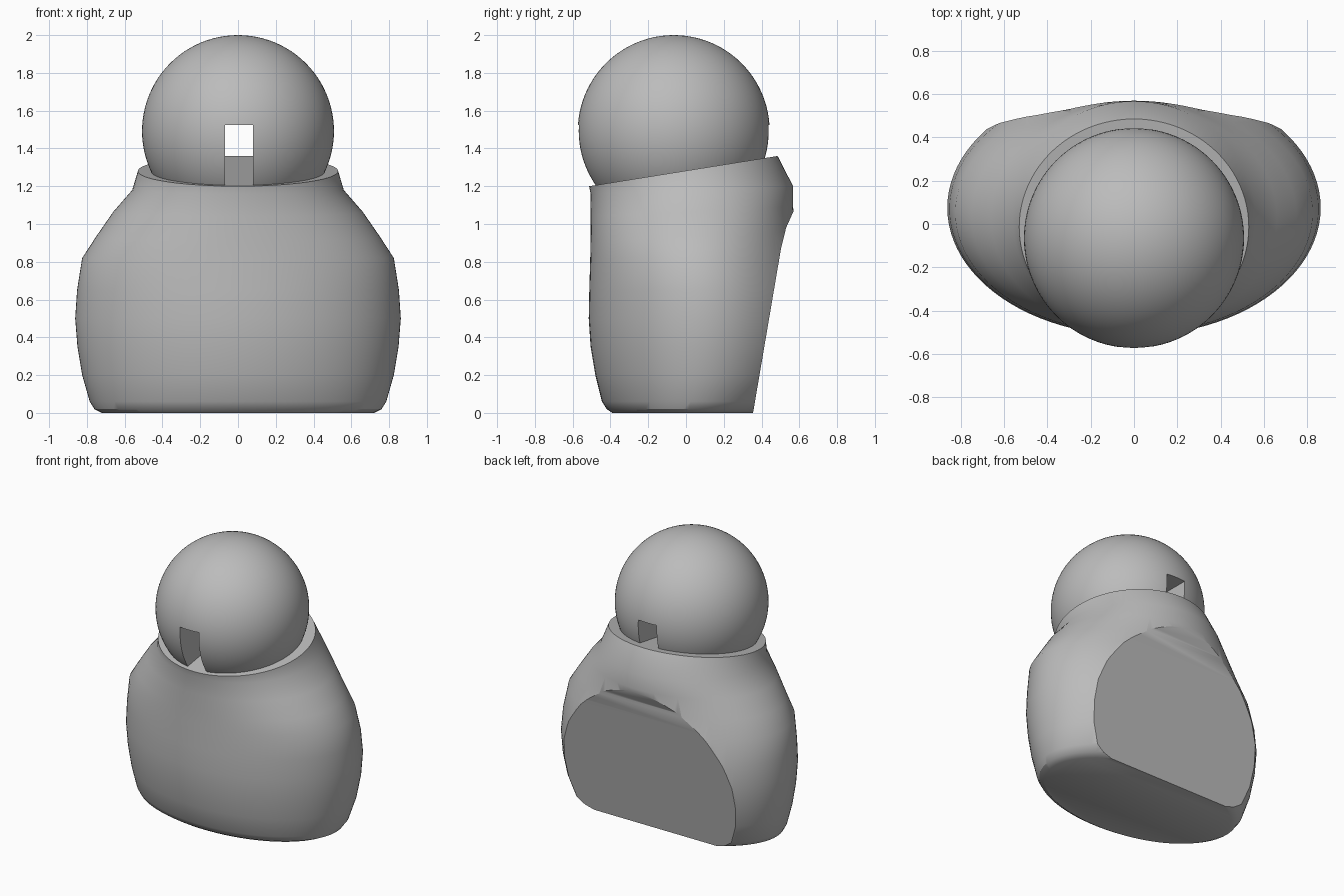
import bpy, bmesh, math

old = bpy.data.objects.get("Cube")
if old:
    bpy.data.objects.remove(old, do_unlink=True)

grey = bpy.data.materials.new("plain_grey")
grey.use_nodes = True
grey.diffuse_color = (0.5, 0.5, 0.5, 1)
grey.node_tree.nodes["Principled BSDF"].inputs["Base Color"].default_value = (0.5, 0.5, 0.5, 1)


def make(name, bm):
    bmesh.ops.recalc_face_normals(bm, faces=bm.faces[:])
    mesh = bpy.data.meshes.new(name)
    bm.to_mesh(mesh)
    bm.free()
    mesh.materials.append(grey)
    obj = bpy.data.objects.new(name, mesh)
    bpy.context.collection.objects.link(obj)
    return obj


def prism(name, profile, x0, x1):
    """Extrude a y-z profile along x."""
    bm = bmesh.new()
    ends = [[bm.verts.new((x, y, z)) for y, z in profile] for x in (x0, x1)]
    for end in ends:
        bm.faces.new(end)
    for i in range(len(profile)):
        j = (i + 1) % len(profile)
        bm.faces.new((ends[0][i], ends[0][j], ends[1][j], ends[1][i]))
    return make(name, bm)


def cut_and_smooth(obj, cutter):
    cutter.hide_render = True
    mod = obj.modifiers.new("cut", 'BOOLEAN')
    mod.operation, mod.solver, mod.object = 'DIFFERENCE', 'EXACT', cutter
    bpy.ops.object.select_all(action='DESELECT')
    bpy.context.view_layer.objects.active = obj
    obj.select_set(True)
    bpy.ops.object.modifier_apply(modifier=mod.name)
    bpy.data.objects.remove(cutter, do_unlink=True)
    bpy.ops.object.shade_smooth_by_angle(angle=math.radians(32))


# Body: elliptical rings (front z, back z, half width, front y, back y)
RINGS = [
    (0.00, 0.00, 0.72, -0.39, 0.47),
    (0.02, 0.02, 0.76, -0.42, 0.51),
    (0.06, 0.06, 0.785, -0.445, 0.56),
    (0.20, 0.20, 0.825, -0.48, 0.62),
    (0.35, 0.35, 0.85, -0.505, 0.655),
    (0.50, 0.50, 0.862, -0.515, 0.665),
    (0.65, 0.65, 0.852, -0.512, 0.65),
    (0.82, 0.82, 0.825, -0.507, 0.61),
    (0.91, 0.96, 0.75, -0.505, 0.58),
    (1.04, 1.09, 0.66, -0.505, 0.567),
    (1.16, 1.20, 0.56, -0.505, 0.567),
    (1.20, 1.36, 0.53, -0.513, 0.485),
]
SIDES = 96
bm = bmesh.new()
loops = []
for zf, zb, half, yf, yb in RINGS:
    loop = []
    for i in range(SIDES):
        a = math.tau * i / SIDES
        t = (math.sin(a) + 1) / 2
        loop.append(bm.verts.new((half * math.cos(a), yf + (yb - yf) * t, zf + (zb - zf) * t)))
    loops.append(loop)
for low, high in zip(loops, loops[1:]):
    for i in range(SIDES):
        j = (i + 1) % SIDES
        bm.faces.new((low[i], low[j], high[j], high[i]))
bm.faces.new(loops[0])
bm.faces.new(loops[-1])
body = make("body", bm)

# Leaning flat back, curling outward at the top
back = [(0.338, -0.1), (0.355, 0), (0.503, 0.87), (0.53, 0.98), (0.575, 1.08), (1, 1.2), (1, -0.1)]
cut_and_smooth(body, prism("back_cutter", back, -1.2, 1.2))

# Head: ball with a square slot running front to back
bm = bmesh.new()
bmesh.ops.create_uvsphere(bm, u_segments=96, v_segments=48, radius=0.508)
bmesh.ops.translate(bm, verts=bm.verts[:], vec=(0, -0.065, 1.492))
head = make("head", bm)
slot = [(-1, 0.8), (1, 0.8), (1, 1.525), (-1, 1.525)]
cut_and_smooth(head, prism("slot_cutter", slot, -0.07, 0.08))
